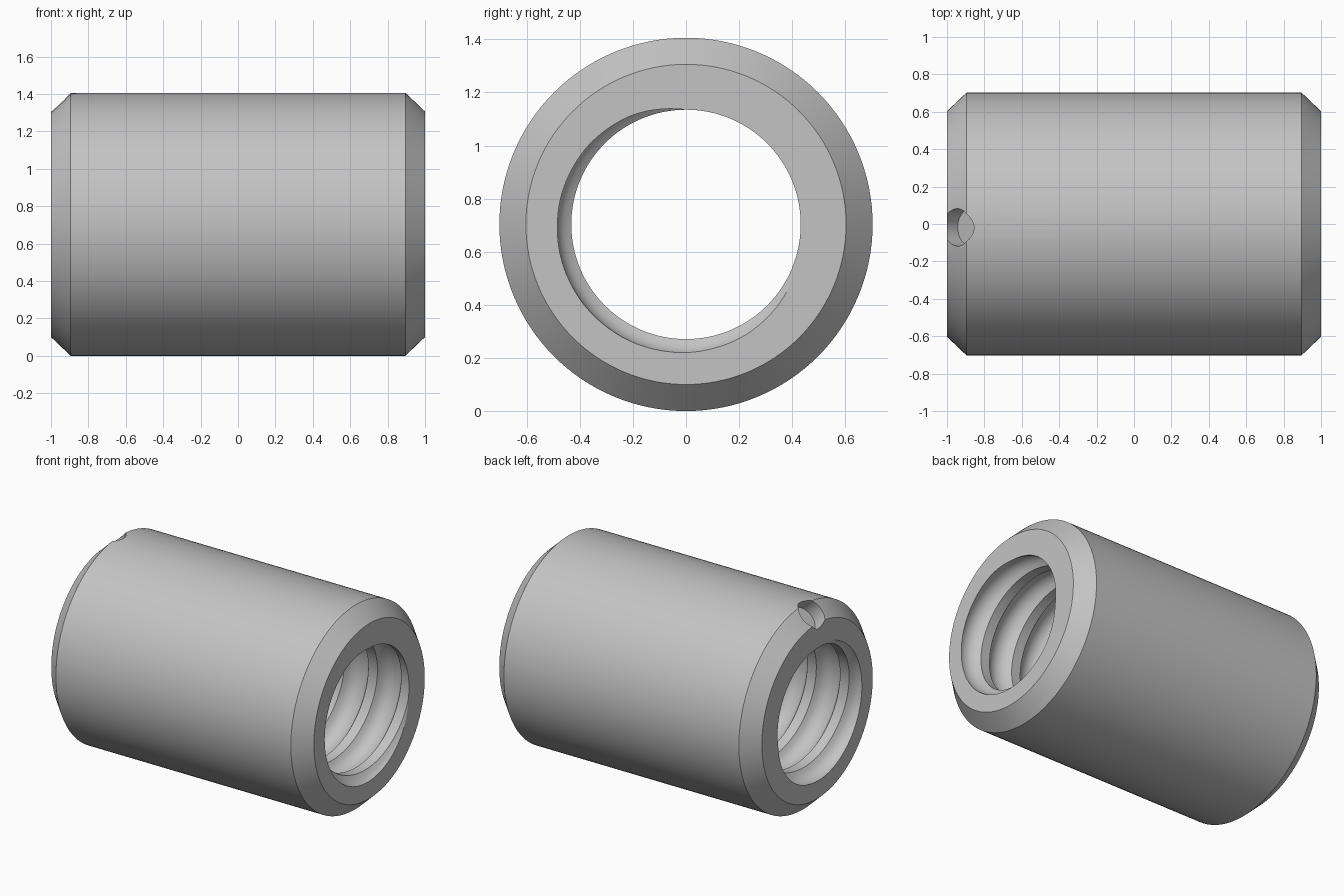
import bpy, bmesh
from math import pi, sin, cos, sqrt, radians
from mathutils import Matrix, Vector

cube = bpy.data.objects.get("Cube")
if cube:
    bpy.data.objects.remove(cube, do_unlink=True)

R_OUT, R_END, R_BORE = 0.703, 0.603, 0.432
X_END, X_CHAMFER = 1.0, 0.895
PITCH, BALL_R, GROOVE_R = 0.25, 0.1, 0.489
SIDES = 128

steel = bpy.data.materials.new("grey_steel")
steel.use_nodes = True
steel.diffuse_color = (0.55, 0.55, 0.55, 1)
steel.node_tree.nodes["Principled BSDF"].inputs["Base Color"].default_value = (0.55, 0.55, 0.55, 1)


def make_object(name, bm):
    mesh = bpy.data.meshes.new(name)
    bm.to_mesh(mesh)
    bm.free()
    mesh.materials.append(steel)
    obj = bpy.data.objects.new(name, mesh)
    bpy.context.collection.objects.link(obj)
    return obj


def ring_point(x, r, angle):
    return Vector((x, r * cos(angle), r * sin(angle)))


# Groove section: a circular arc cut into the bore, followed by a flat crest
ball_axis = GROOVE_R - BALL_R
mouth = sqrt(BALL_R ** 2 - (R_BORE - ball_axis) ** 2)
steps = 10
section = []
for i in range(steps + 1):
    x = mouth * (2 * i / steps - 1)
    section.append((x, ball_axis + sqrt(BALL_R ** 2 - x * x)))
per_turn = len(section)
turns = 13
rows = per_turn * turns

# Threaded bore: a grid sheared along the helix, then trimmed at both ends
bm = bmesh.new()
grid = []
for j in range(SIDES):
    angle = 2 * pi * j / SIDES
    shift = 1 + PITCH * (j / SIDES - 220 / 360)
    column = []
    for k in range(rows):
        dx, r = section[k % per_turn]
        x = dx + PITCH * (k // per_turn - turns + 3) + shift
        column.append(bm.verts.new(ring_point(x, r, angle)))
    grid.append(column)
for j in range(SIDES):
    skip = per_turn if j == SIDES - 1 else 0
    nxt = grid[(j + 1) % SIDES]
    for k in range(rows - 1 - skip):
        bm.faces.new((grid[j][k], grid[j][k + 1], nxt[k + 1 + skip], nxt[k + skip]))
for s in (-1, 1):
    bmesh.ops.bisect_plane(bm, geom=bm.verts[:] + bm.edges[:] + bm.faces[:], dist=1e-6,
                           plane_co=(s * X_END, 0, 0), plane_no=(s, 0, 0), clear_outer=True)
bmesh.ops.remove_doubles(bm, verts=bm.verts[:], dist=1e-5)

# Outer wall with chamfered ends
profile = [(-X_END, R_END), (-X_CHAMFER, R_OUT), (X_CHAMFER, R_OUT), (X_END, R_END)]
rings = [[bm.verts.new(ring_point(x, r, 2 * pi * j / SIDES)) for j in range(SIDES)]
         for x, r in profile]
for a, b in zip(rings, rings[1:]):
    for j in range(SIDES):
        n = (j + 1) % SIDES
        bm.faces.new((a[j], a[n], b[n], b[j]))

# Flat end faces between the bore and the outer wall
for s in (-1, 1):
    rim = [e for e in bm.edges if e.is_boundary
           and all(abs(v.co.x - s * X_END) < 1e-4 for v in e.verts)]
    bmesh.ops.bridge_loops(bm, edges=rim)
bmesh.ops.recalc_face_normals(bm, faces=bm.faces[:])
bmesh.ops.translate(bm, verts=bm.verts[:], vec=(0, 0, R_OUT))
nut = make_object("threaded_nut_body", bm)

# Blind round hole, square to the left-hand chamfer at the top
depth, length = 0.107, 0.6
out = Vector((-1, 0, 1)).normalized()
centre = Vector(((-X_END - X_CHAMFER) / 2, -0.018, R_OUT + (R_OUT + R_END) / 2))
bm = bmesh.new()
place = Matrix.Translation(centre + out * (length / 2 - depth)) @ Matrix.Rotation(radians(-45), 4, 'Y')
bmesh.ops.create_cone(bm, cap_ends=True, segments=48, radius1=0.1, radius2=0.1,
                      depth=length, matrix=place)
cutter = make_object("hole_cutter", bm)
cutter.hide_render = True

cut = nut.modifiers.new("blind_hole", 'BOOLEAN')
cut.operation = 'DIFFERENCE'
cut.solver = 'EXACT'
cut.object = cutter
bpy.ops.object.select_all(action='DESELECT')
nut.select_set(True)
bpy.context.view_layer.objects.active = nut
bpy.ops.object.modifier_apply(modifier=cut.name)
bpy.data.objects.remove(cutter, do_unlink=True)
bpy.ops.object.shade_smooth_by_angle(angle=radians(30))
